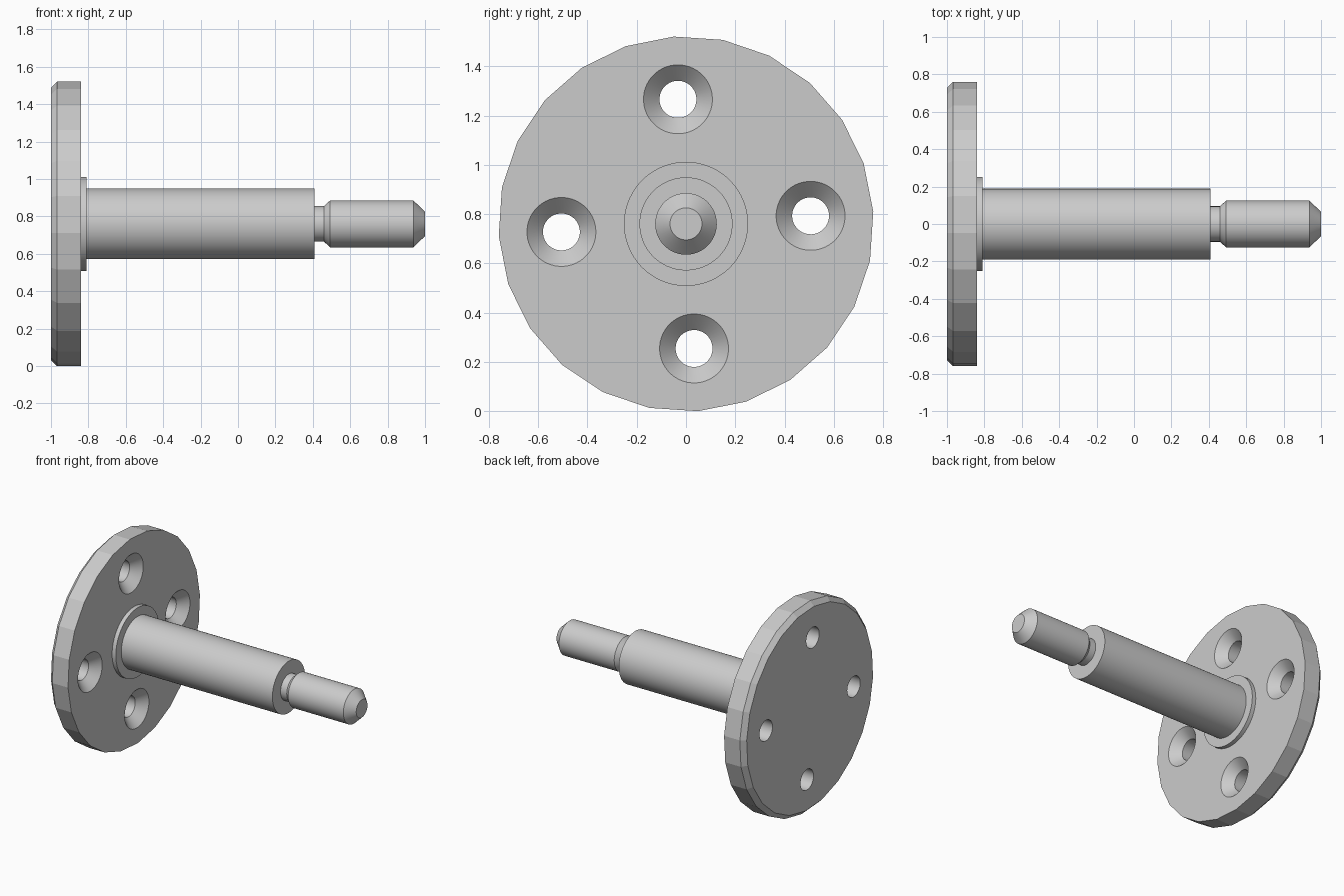
import bpy, bmesh, math

if "Cube" in bpy.data.objects:
    bpy.data.objects.remove(bpy.data.objects["Cube"], do_unlink=True)

AXIS_Z = 0.76                 # height of the spindle axis
TURN = math.radians(3.7)      # slight rotation of the whole part about its axis

steel = bpy.data.materials.new("grey_steel")
steel.use_nodes = True
steel.diffuse_color = (0.6, 0.6, 0.6, 1)
steel.node_tree.nodes["Principled BSDF"].inputs["Base Color"].default_value = (0.6, 0.6, 0.6, 1)


def lathe(name, profile, sides, y=0.0, z=0.0):
    """Closed solid of revolution about x from (x, radius) points."""
    bm = bmesh.new()
    rings = []
    for x, r in profile:
        angles = [TURN + 2 * math.pi * i / sides for i in range(sides)]
        rings.append([bm.verts.new((x, r * math.cos(a), r * math.sin(a))) for a in angles])
    for a, b in zip(rings, rings[1:]):
        for i in range(sides):
            j = (i + 1) % sides
            bm.faces.new((a[i], a[j], b[j], b[i]))
    bm.faces.new(rings[0])
    bm.faces.new(rings[-1])
    bmesh.ops.recalc_face_normals(bm, faces=bm.faces)
    mesh = bpy.data.meshes.new(name)
    bm.to_mesh(mesh)
    bm.free()
    mesh.materials.append(steel)
    obj = bpy.data.objects.new(name, mesh)
    obj.location = (0, y, AXIS_Z + z)
    bpy.context.collection.objects.link(obj)
    return obj


def activate(obj):
    bpy.ops.object.select_all(action='DESELECT')
    obj.select_set(True)
    bpy.context.view_layer.objects.active = obj


# Faceted mounting flange, chamfered on the back
flange = lathe("flange", [(-1, 0.73), (-0.967, 0.762), (-0.84, 0.762)], 24)

# Four countersunk screw holes
for i in range(4):
    a = TURN + i * math.pi / 2
    cutter = lathe("screw_hole_cutter",
                   [(-1.05, 0.075), (-0.905, 0.075), (-0.84, 0.14), (-0.79, 0.14)],
                   48, 0.507 * math.cos(a), 0.507 * math.sin(a))
    cutter.hide_render = True
    mod = flange.modifiers.new("screw_hole", 'BOOLEAN')
    mod.operation = 'DIFFERENCE'
    mod.solver = 'EXACT'
    mod.object = cutter
    activate(flange)
    bpy.ops.object.modifier_apply(modifier=mod.name)
    bpy.data.objects.remove(cutter, do_unlink=True)

# Collar, main shaft, and necked stud with chamfered tip
collar = lathe("collar", [(-0.86, 0.252), (-0.81, 0.252)], 64)
shaft = lathe("shaft", [(-0.86, 0.189), (0.41, 0.189)], 64)
stud = lathe("stud", [(0.38, 0.095), (0.46, 0.095), (0.492, 0.125),
                      (0.938, 0.125), (1.0, 0.065)], 64)

# Smooth round surfaces, crisp edges and flat flange facets
for obj in (flange, collar, shaft, stud):
    activate(obj)
    bpy.ops.object.shade_smooth_by_angle(angle=math.radians(10))
